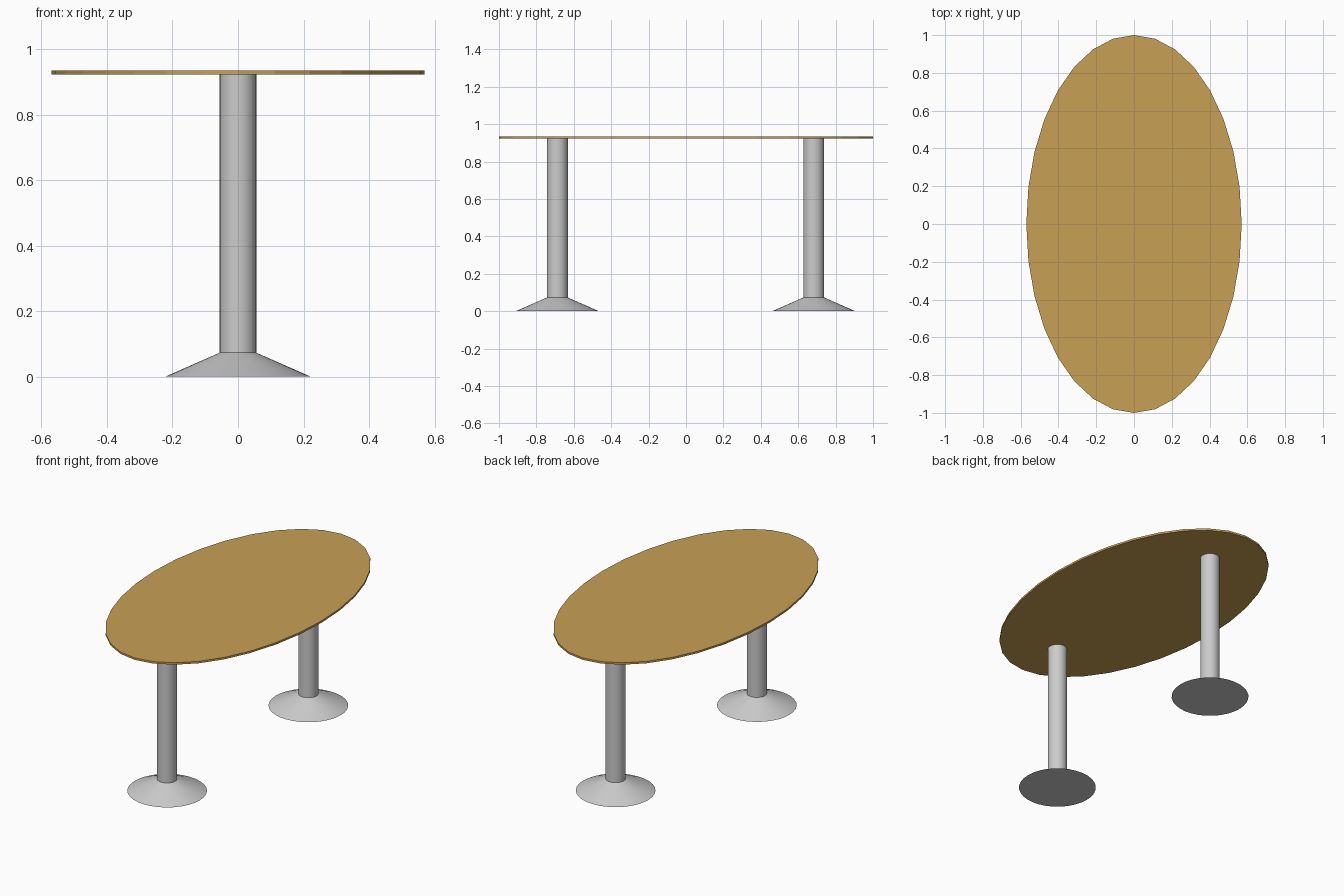
import bpy
import math

if "Cube" in bpy.data.objects:
    bpy.data.objects.remove(bpy.data.objects["Cube"])

SIDES = 32


def finish(obj, name, smooth=True):
    obj.name = name
    obj.data.name = name
    if smooth:
        bpy.ops.object.shade_smooth_by_angle(angle=math.radians(15))
    return obj


# Oval wooden top
bpy.ops.mesh.primitive_cylinder_add(vertices=SIDES, radius=1, depth=0.012,
                                    location=(0, 0, 0.928))
top = bpy.context.object
top.scale = (0.57, 1, 1)
bpy.ops.object.transform_apply(location=False, rotation=False, scale=True)
finish(top, "table_top", smooth=False)

wood = bpy.data.materials.new("wood")
wood.diffuse_color = (0.58, 0.35, 0.09, 1)
wood.use_nodes = True
wood.node_tree.nodes["Principled BSDF"].inputs["Base Color"].default_value = wood.diffuse_color
top.data.materials.append(wood)

# Two pedestals: flared foot and round column
for side, y in (("front", -0.688), ("back", 0.683)):
    bpy.ops.mesh.primitive_cone_add(vertices=SIDES, radius1=0.222, radius2=0.056,
                                    depth=0.073, location=(0, y, 0.0365))
    finish(bpy.context.object, side + "_foot")
    bpy.ops.mesh.primitive_cylinder_add(vertices=SIDES, radius=0.056, depth=0.849,
                                        location=(0, y, 0.073 + 0.849 / 2))
    finish(bpy.context.object, side + "_column")
